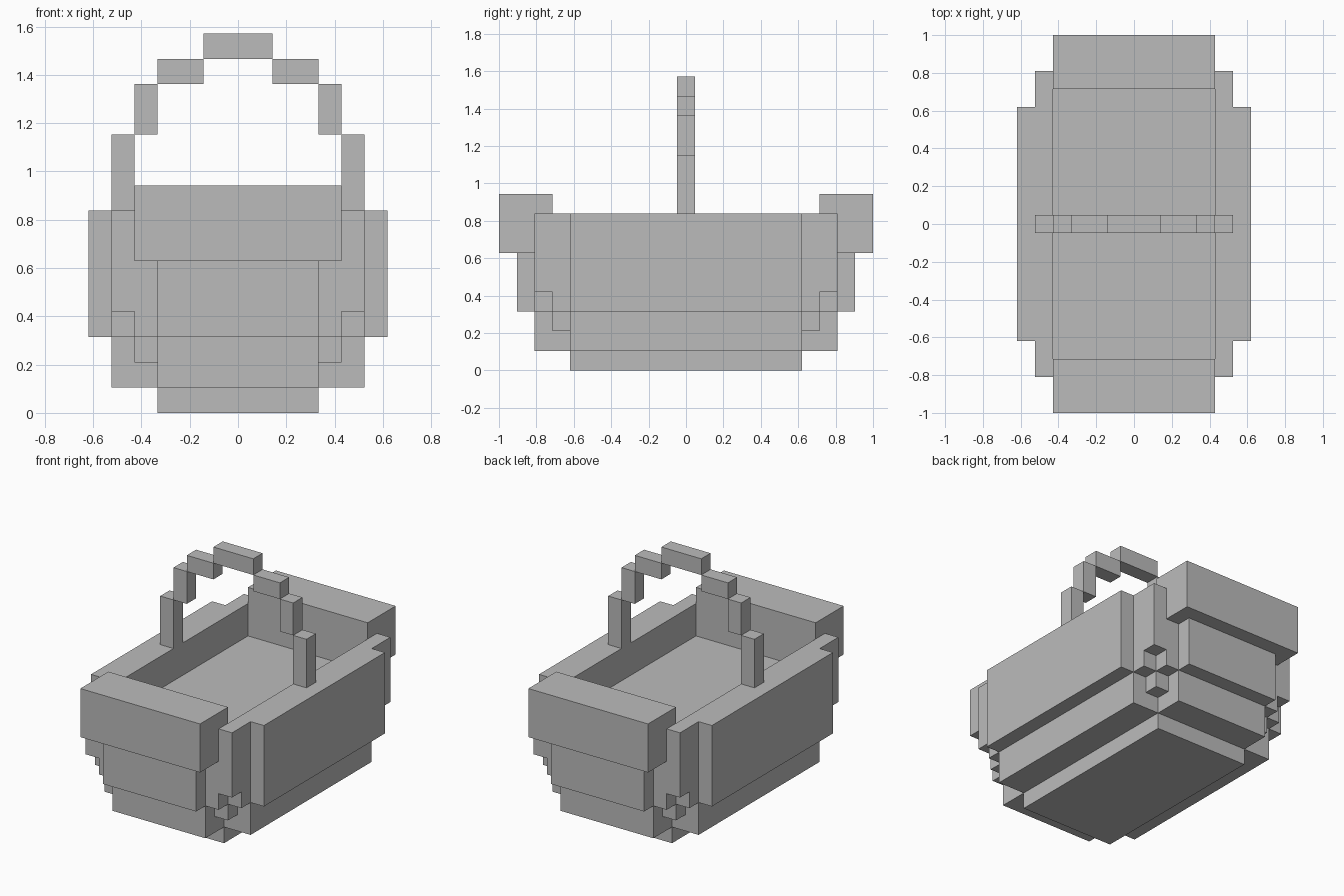
import bpy, bmesh
from mathutils import Vector

cube = bpy.data.objects.get("Cube")
if cube:
    bpy.data.objects.remove(cube, do_unlink=True)

U = 2 / 21        # block width and depth
H = 1.1 * U       # block height

grey = bpy.data.materials.new("plain grey")
grey.use_nodes = True
COLOUR = (0.5, 0.5, 0.5, 1)
grey.diffuse_color = COLOUR
grey.node_tree.nodes["Principled BSDF"].inputs["Base Color"].default_value = COLOUR


def add_box(bm, lo, hi):
    """Box between two corners given in block units."""
    verts = bmesh.ops.create_cube(bm, size=1)["verts"]
    for v in verts:
        t = v.co + Vector((0.5, 0.5, 0.5))
        v.co = [(a + (b - a) * f) * s for a, b, f, s in zip(lo, hi, t, (U, U, H))]


def part(name, boxes):
    """One object made of (x0, x1, y0, y1, z0, z1) boxes."""
    bm = bmesh.new()
    for x0, x1, y0, y1, z0, z1 in boxes:
        add_box(bm, (x0, y0, z0), (x1, y1, z1))
    mesh = bpy.data.meshes.new(name)
    bm.to_mesh(mesh)
    bm.free()
    mesh.materials.append(grey)
    obj = bpy.data.objects.new(name, mesh)
    bpy.context.collection.objects.link(obj)
    return obj


def flip_x(b):
    return (-b[1], -b[0]) + tuple(b[2:])


def flip_y(b):
    return tuple(b[:2]) + (-b[3], -b[2]) + tuple(b[4:])


# Stacked body, its top is the inside floor
part("base", [(-3.5, 3.5, -6.5, 6.5, 0, 1)])
part("lower_body", [(-5.5, 5.5, -6.5, 6.5, 1, 3)])
part("basket_floor", [(-4.5, 4.5, -6.5, 6.5, 3, 6)])

# Long side walls
side = (4.5, 6.5, -6.5, 6.5, 3, 8)
part("left_wall", [side])
part("right_wall", [flip_x(side)])

# Stepped ends with a raised rim
end = [(-3.5, 3.5, 6.5, 8.5, 1, 3),
       (-3.5, 3.5, 6.5, 9.5, 3, 6),
       (-4.5, 4.5, 7.5, 10.5, 6, 9)]
part("back_end", end)
part("front_end", [flip_y(b) for b in end])

# Rounded corners made of stepped blocks
corner = [(3.5, 4.5, 6.5, 7.5, 2, 6),
          (4.5, 5.5, 6.5, 7.5, 3, 8),
          (3.5, 4.5, 7.5, 8.5, 3, 6),
          (4.5, 5.5, 7.5, 8.5, 4, 8)]
part("back_left_corner", corner)
part("back_right_corner", [flip_x(b) for b in corner])
part("front_left_corner", [flip_y(b) for b in corner])
part("front_right_corner", [flip_x(flip_y(b)) for b in corner])

# Arched handle
arm = [(4.5, 5.5, -0.5, 0.5, 8, 11),
       (3.5, 4.5, -0.5, 0.5, 11, 13),
       (1.5, 3.5, -0.5, 0.5, 13, 14)]
part("handle_left", arm)
part("handle_right", [flip_x(b) for b in arm])
part("handle_top", [(-1.5, 1.5, -0.5, 0.5, 14, 15)])
